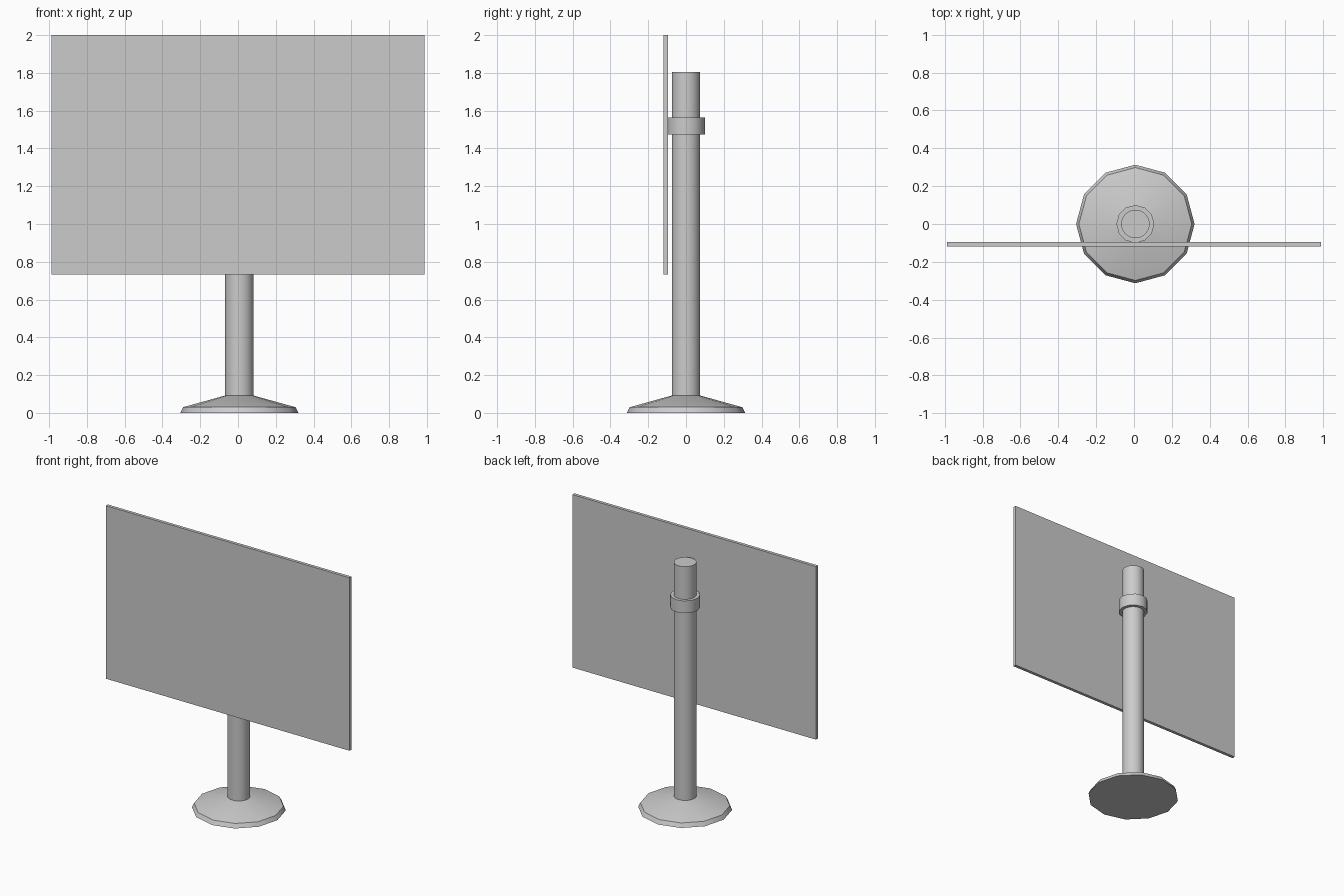
import bpy, bmesh
from math import pi, cos, sin, radians

if "Cube" in bpy.data.objects:
    bpy.data.objects.remove(bpy.data.objects["Cube"])

CX = 0.007  # post axis sits slightly off the panel centre


def lathe(name, profile, sides, closed=False, smooth=40):
    """Revolve (radius, z) points around the post axis."""
    bm = bmesh.new()
    rings = [[bm.verts.new((CX + r * cos(2 * pi * i / sides), r * sin(2 * pi * i / sides), z))
              for i in range(sides)] for r, z in profile]
    pairs = list(zip(rings, rings[1:]))
    if closed:
        pairs.append((rings[-1], rings[0]))
    else:
        bm.faces.new(rings[0])
        bm.faces.new(rings[-1])
    for a, b in pairs:
        for i in range(sides):
            j = (i + 1) % sides
            bm.faces.new((a[i], a[j], b[j], b[i]))
    bmesh.ops.recalc_face_normals(bm, faces=bm.faces)
    mesh = bpy.data.meshes.new(name)
    bm.to_mesh(mesh)
    bm.free()
    obj = bpy.data.objects.new(name, mesh)
    bpy.context.collection.objects.link(obj)
    bpy.ops.object.select_all(action='DESELECT')
    obj.select_set(True)
    bpy.context.view_layer.objects.active = obj
    bpy.ops.object.shade_smooth_by_angle(angle=radians(smooth))
    return obj


# Low twelve-sided foot with a bevelled rim and sloping top
lathe("base", [(0.313, 0.0), (0.298, 0.03), (0.075, 0.092)], 12)

# Round post
lathe("post", [(0.075, 0.05), (0.075, 1.805)], 32)

# Clamp ring that holds the panel
lathe("clamp_ring", [(0.074, 1.475), (0.1, 1.475), (0.1, 1.565), (0.074, 1.565)], 12, closed=True)

# Flat display panel in front of the post
bpy.ops.mesh.primitive_cube_add(size=1, location=(0, -0.107, 1.366))
panel = bpy.context.object
panel.name = "panel"
panel.scale = (1.976, 0.023, 1.268)
